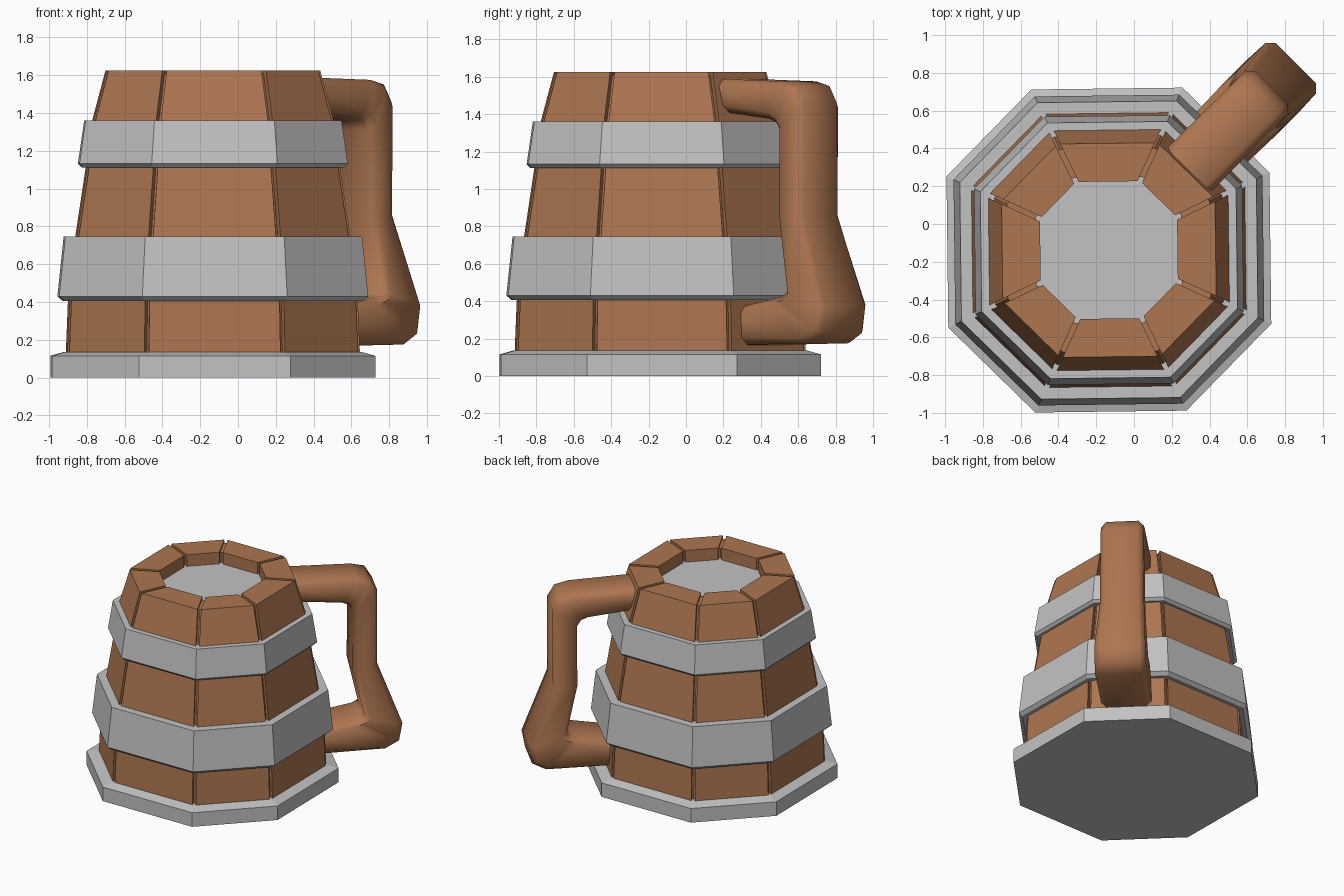
import bpy, bmesh, math
from mathutils import Vector

if "Cube" in bpy.data.objects:
    bpy.data.objects.remove(bpy.data.objects["Cube"])

CENTRE = Vector((-0.133, -0.138, 0))
TILT = math.radians(0.7)       # slight turn of the whole octagon
DIAG = math.radians(19.9)      # half angle of the diagonal sides
FLAT = math.radians(25.1)      # half angle of the straight sides


def material(name, rgb):
    m = bpy.data.materials.new(name)
    m.diffuse_color = (*rgb, 1)
    m.use_nodes = True
    m.node_tree.nodes["Principled BSDF"].inputs["Base Color"].default_value = m.diffuse_color
    return m


wood = material("brown_wood", (0.42, 0.18, 0.08))
metal = material("grey_metal", (0.54, 0.54, 0.54))


def make_object(name, verts, faces, mat):
    mesh = bpy.data.meshes.new(name)
    mesh.from_pydata(verts, [], faces)
    bm = bmesh.new()
    bm.from_mesh(mesh)
    bmesh.ops.recalc_face_normals(bm, faces=bm.faces)
    bm.to_mesh(mesh)
    bm.free()
    mesh.materials.append(mat)
    ob = bpy.data.objects.new(name, mesh)
    bpy.context.collection.objects.link(ob)
    return ob


def octagon(apothem, z):
    r = apothem / math.cos(FLAT)
    pts = []
    for k in range(4):
        for s in (-1, 1):
            a = math.radians(45 + 90 * k) + s * DIAG + TILT
            pts.append(CENTRE + Vector((r * math.cos(a), r * math.sin(a), z)))
    return pts


def ring(name, profile, mat, closed=True):
    """Octagonal lathe; closed = hollow ring, otherwise capped solid."""
    verts = [p for a, z in profile for p in octagon(a, z)]
    n = len(profile)
    faces = []
    for i in range(n if closed else n - 1):
        j = (i + 1) % n
        for k in range(8):
            m = (k + 1) % 8
            faces.append((i * 8 + k, i * 8 + m, j * 8 + m, j * 8 + k))
    if not closed:
        faces += [tuple(range(8)), tuple(range((n - 1) * 8, n * 8))]
    return make_object(name, verts, faces, mat)


def loft(name, sections, mat):
    n = len(sections[0])
    verts = [p for s in sections for p in s]
    faces = [tuple(range(n)), tuple(range(len(verts) - n, len(verts)))]
    for i in range(len(sections) - 1):
        for k in range(n):
            m = (k + 1) % n
            faces.append((i * n + k, i * n + m, (i + 1) * n + m, (i + 1) * n + k))
    return make_object(name, verts, faces, mat)


# Staves: eight tapered planks with narrow gaps
OUTER = [(0.775, 0.10), (0.763, 0.40), (0.724, 0.745), (0.668, 1.12),
         (0.635, 1.36), (0.565, 1.625)]
stave_profile = OUTER + [(0.363, 1.625), (0.363, 1.45), (0.5, 0.10)]
GAP = 0.014
for k in range(8):
    left, right = [], []
    for a, z in stave_profile:
        o = octagon(a, z)
        p, q = o[k], o[(k + 1) % 8]
        d = (q - p).normalized() * GAP
        left.append(p + d)
        right.append(q - d)
    loft(f"stave_{k + 1}", [left, right], wood)

# Recessed wood behind the gaps
ring("stave_backing", [(a - 0.028, z - 0.015) for a, z in OUTER]
     + [(0.385, 1.61), (0.385, 1.40), (0.5, 0.085)], wood)

# Drink surface, hoops and foot
ring("drink_surface", [(0.40, 1.48), (0.40, 1.53)], metal, closed=False)
ring("upper_hoop", [(0.62, 1.12), (0.69, 1.112), (0.71, 1.132),
                    (0.677, 1.36), (0.60, 1.36)], metal)
ring("lower_hoop", [(0.72, 0.41), (0.79, 0.405), (0.818, 0.43),
                    (0.785, 0.747), (0.68, 0.747)], metal)
ring("foot", [(0.855, 0), (0.855, 0.115), (0.785, 0.135)], metal, closed=False)

# Handle: chamfered bar in the diagonal plane
# (outer r, outer z, inner r, inner z, half width)
path = [(0.52, 1.59, 0.52, 1.42, 0.165),
        (1.06, 1.575, 0.95, 1.375, 0.16),
        (1.16, 1.55, 1.00, 1.355, 0.16),
        (1.215, 1.46, 1.03, 1.31, 0.16),
        (1.215, 0.86, 1.03, 0.82, 0.165),
        (1.40, 0.37, 1.115, 0.45, 0.19),
        (1.375, 0.23, 1.07, 0.425, 0.19),
        (1.27, 0.175, 1.00, 0.41, 0.195),
        (0.70, 0.165, 0.70, 0.36, 0.185)]
radial = Vector((1, 1, 0)).normalized()
side = Vector((1, -1, 0)).normalized()
C = 0.04
sections = []
for ro, zo, ri, zi, w in path:
    po = CENTRE + radial * ro + Vector((0, 0, zo))
    pi = CENTRE + radial * ri + Vector((0, 0, zi))
    c = (pi - po).normalized() * C
    sections.append([po + side * (w - C), po + c + side * w,
                     pi - c + side * w, pi + side * (w - C),
                     pi - side * (w - C), pi - c - side * w,
                     po + c - side * w, po - side * (w - C)])
handle = loft("handle", sections, wood)
bpy.context.view_layer.objects.active = handle
handle.select_set(True)
bpy.ops.object.shade_smooth_by_angle(angle=math.radians(50))
